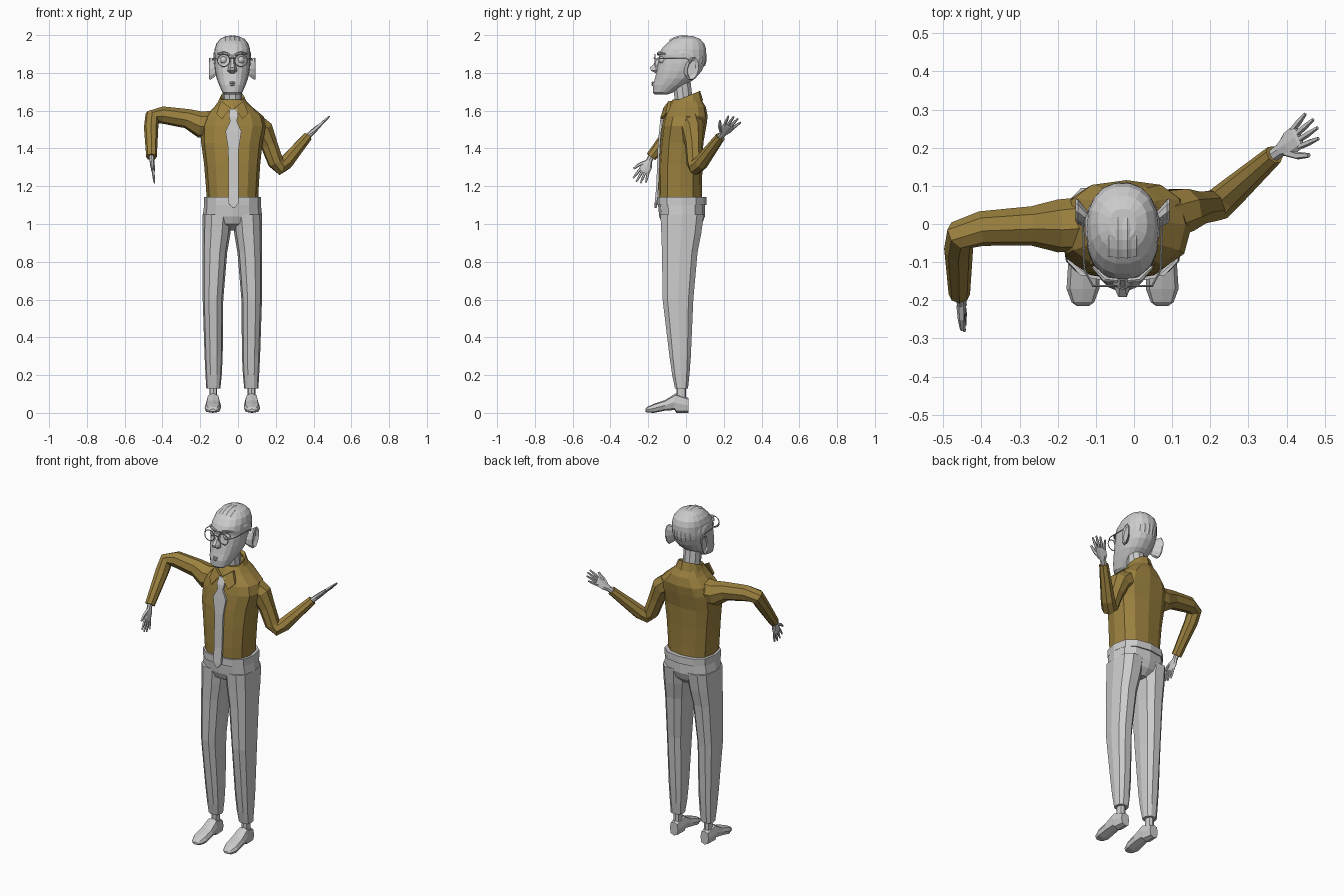
import bpy, bmesh, math
from mathutils import Vector as V

CX = -0.03  # body centre line
ochre = bpy.data.materials.new("ochre_cloth")
ochre.diffuse_color = (0.33, 0.22, 0.05, 1)


def spow(a, p):
    return math.copysign(abs(a) ** p, a)


def ell(c, u, v, n, p=1.0):
    """Superellipse ring around c spanned by half axes u and v."""
    out = []
    for k in range(n):
        t = 2 * math.pi * k / n
        out.append(V(c) + V(u) * spow(math.cos(t), p) + V(v) * spow(math.sin(t), p))
    return out


def zr(z, x0, x1, y0, y1, n=12, p=0.8):
    return ell(((x0 + x1) / 2, (y0 + y1) / 2, z), ((x1 - x0) / 2, 0, 0), (0, (y1 - y0) / 2, 0), n, p)


def loft(name, rings, mat=None, caps=True, closed=True, mirror=False):
    for side in ((1, -1) if mirror else (1,)):
        bm = bmesh.new()
        rows = [[bm.verts.new(q if side > 0 else (2 * CX - q[0], q[1], q[2])) for q in r] for r in rings]
        n = len(rows[0])
        for a, b in zip(rows, rows[1:]):
            for k in range(n if closed else n - 1):
                j = (k + 1) % n
                bm.faces.new((a[k], a[j], b[j], b[k]))
        if caps:
            bm.faces.new(rows[0])
            bm.faces.new(rows[-1])
        bmesh.ops.recalc_face_normals(bm, faces=bm.faces)
        full = name + ("" if not mirror else "_left" if side > 0 else "_right")
        me = bpy.data.meshes.new(full)
        bm.to_mesh(me)
        bm.free()
        if mat:
            me.materials.append(mat)
        bpy.context.collection.objects.link(bpy.data.objects.new(full, me))


def tube(name, path, ref, n=8, mat=None, flat=1.0, mirror=False):
    """Tube through (x, y, z, radius) points; ref sets the ring orientation."""
    pts = [V(q[:3]) for q in path]
    rings = []
    for i, c in enumerate(pts):
        t = (pts[min(i + 1, len(pts) - 1)] - pts[max(i - 1, 0)]).normalized()
        a = (V(ref) - t * t.dot(V(ref))).normalized()
        r = path[i][3]
        rings.append(ell(c, a * r, t.cross(a) * r * flat, n))
    loft(name, rings, mat, mirror=mirror)


# Shirt body
loft("shirt_body", [zr(*r, p=0.78) for r in (
    (1.12, -.165, .107, -.145, .085), (1.2, -.17, .11, -.147, .085), (1.32, -.18, .118, -.145, .087),
    (1.43, -.195, .13, -.138, .092), (1.52, -.195, .15, -.127, .108), (1.57, -.175, .135, -.117, .115),
    (1.62, -.125, .075, -.095, .105), (1.66, -.095, .035, -.07, .08))], ochre)

# Sleeves
tube("sleeve_raised", [(-.12, 0, 1.53, .072), (-.2, -.005, 1.527, .07), (-.27, -.005, 1.558, .052),
                       (-.40, -.012, 1.577, .046), (-.455, -.03, 1.565, .042), (-.46, -.065, 1.51, .038),
                       (-.458, -.185, 1.355, .028)], (0, -.8, .6), mat=ochre)
tube("sleeve_lowered", [(.08, .025, 1.525, .07), (.132, .035, 1.495, .06), (.165, .04, 1.42, .046),
                        (.2, .045, 1.325, .043), (.222, .052, 1.302, .043), (.25, .077, 1.322, .04),
                        (.368, .182, 1.462, .026)], (-.6, .8, 0), mat=ochre)


# Collar with two pointed flaps
def tilt(x, y0, y1, z0, z1):
    ring = zr(0, CX - x, CX + x, y0, y1, 12, 1)
    return [V((q.x, q.y, z0 + (z1 - z0) * (q.y - y0) / (y1 - y0))) for q in ring]


loft("collar", [tilt(.088, -.112, .09, 1.585, 1.655), tilt(.064, -.085, .075, 1.64, 1.705),
                tilt(.054, -.072, .06, 1.62, 1.69)], ochre, caps=False)
flap = [(.008, -.112, 1.615), (.06, -.085, 1.65), (.085, -.1, 1.585), (.055, -.128, 1.555)]
loft("collar_flap", [[V((CX + x, y + d, z)) for x, y, z in flap] for d in (-.008, .008)], ochre, mirror=True)

# Tie
loft("tie", [[V((-.024 + sx * w, y + d, z)) for sx, d in ((-1, 0), (1, 0), (1, .012), (-1, .012))]
             for z, w, y in ((1.61, .02, -.118), (1.57, .024, -.134), (1.545, .017, -.137), (1.49, .042, -.143),
                             (1.4, .028, -.15), (1.2, .026, -.157), (1.11, .026, -.166), (1.085, .006, -.167))])

# Trousers: belt, hips and legs
loft("waistband", [zr(z, -.18, .122, -.156, .108) for z in (1.1, 1.143)])
loft("trouser_hips", [zr(*r) for r in ((1.12, -.177, .119, -.15, .1), (1.04, -.187, .128, -.142, .1),
                                       (1.0, -.17, .11, -.125, .085), (.965, -.07, .01, -.06, .05))])
loft("trouser_leg", [zr(z, CX + a, CX + b, c, d, 10) for z, a, b, c, d in (
    (1.05, .0, .157, -.14, .099), (.95, .01, .158, -.135, .085), (.85, .027, .158, -.131, .065),
    (.6, .048, .157, -.127, .042), (.3, .051, .147, -.09, .028), (.2, .056, .142, -.075, .02),
    (.13, .063, .138, -.06, .012))], mirror=True)

# Ankles and shoes
loft("ankle", [zr(z, CX + .08, CX + .122, -.05, .0, 8) for z in (.07, .16)], mirror=True)
loft("shoe", [ell((CX + .102 + off, y, (z0 + z1) / 2), (w, 0, 0), (0, 0, (z1 - z0) / 2), 8, .7)
              for y, z0, z1, w, off in (
    (.012, 0, .08, .027, 0), (-.052, 0, .104, .034, 0), (-.06, .015, .1, .035, 0),
    (-.11, .012, .068, .041, 0), (-.17, 0, .048, .043, .002), (-.205, .002, .032, .03, .002),
    (-.215, .006, .02, .016, .002))], mirror=True)


# Hands: d points to the fingertips, a points to the thumb side
def hand(name, w, d, a, s):
    w, d, a = V(w), V(d).normalized(), V(a)
    a = (a - d * d.dot(a)).normalized()

    def path(items):
        return [(*(w + d * f * s + a * g * s), r * s) for f, g, r in items]
    n = d.cross(a)
    loft(name + "_palm", [ell(w + d * f * s, a * r * s, n * t * s, 8) for f, r, t in (
        (-.04, .017, .016), (.025, .018, .014), (.055, .032, .013), (.09, .033, .01), (.1, .028, .007))])
    for k in range(4):
        g = .024 - .016 * k
        ln = (.07, .08, .077, .06)[k]
        tube(f"{name}_finger_{k + 1}", path([(.085, g, .008), (.085 + ln * .5, g * 1.3, .008),
                                            (.085 + ln, g * 1.6, .0045)]), n, 5)
    tube(name + "_thumb", path([(.04, .015, .012), (.07, .042, .01), (.105, .06, .006)]), n, 5)


hand("low_hand", (-.458, -.185, 1.355), (.1, -.42, -.85), (0, -1, 0), .93)
hand("high_hand", (.368, .182, 1.462), (.66, .5, .62), (0, -1, 0), 1.03)

# Neck and head
loft("neck", [zr(z, CX - .05, CX + .05, y - .05, y + .05, 10, 1) for z, y in ((1.58, -.005), (1.68, -.015), (1.77, -.025))])
loft("head", [zr(z, CX - w, CX + w, a, b, 18, .88) for z, a, b, w in (
    (1.685, -.165, -.1, .035), (1.695, -.175, -.07, .052), (1.735, -.176, .0, .07), (1.77, -.166, .05, .083),
    (1.81, -.157, .085, .092), (1.85, -.148, .102, .096), (1.875, -.142, .107, .096), (1.895, -.146, .109, .096),
    (1.925, -.132, .108, .094), (1.955, -.105, .098, .085), (1.98, -.07, .075, .065), (1.994, -.04, .04, .035))])

# Ridged combed hair, strands running front to back
hair = []
for i in range(25):
    u = math.radians(-84 + 7 * i)
    k = 1.0 if i % 2 else .97
    row = []
    for j in range(13):
        t = math.radians(52 + 12.5 * j)
        row.append(V((CX + .101 * math.sin(u) * k, -.014 - .125 * math.cos(u) * math.cos(t) * k,
                      1.88 + .12 * math.cos(u) * math.sin(t) * k)))
    hair.append(row)
loft("hair", hair, caps=False, closed=False)

# Face: nose, lips, brows, eyes
loft("nose", [zr(z, CX - w, CX + w, a, -.125, 6, 1) for z, a, w in (
    (1.798, -.163, .02), (1.812, -.19, .026), (1.828, -.196, .022), (1.85, -.172, .014), (1.885, -.148, .011))])
for nm, z in (("upper_lip", 1.748), ("lower_lip", 1.737)):
    tube(nm, [(CX - .03, -.158, z - .002, .003), (CX, -.177, z, .007), (CX + .03, -.158, z - .002, .003)], (0, 0, 1), 6)
tube("brow", [(CX + .014, -.148, 1.897, .006), (CX + .045, -.145, 1.906, .008),
              (CX + .078, -.112, 1.9, .004)], (0, 0, 1), 6, mirror=True)
for s, nm in ((1, "left"), (-1, "right")):
    bpy.ops.mesh.primitive_uv_sphere_add(segments=12, ring_count=8, radius=.02, location=(CX + s * .045, -.125, 1.868))
    bpy.context.object.name = "eye_" + nm
    # Glasses rims
    bpy.ops.mesh.primitive_torus_add(location=(CX + s * .046, -.163, 1.866), rotation=(math.pi / 2, 0, 0),
                                     major_segments=20, minor_segments=5, major_radius=.032, minor_radius=.0028)
    bpy.context.object.name = "glasses_rim_" + nm
tube("glasses_bridge", [(CX - .016, -.164, 1.873, .0028), (CX, -.17, 1.879, .0028), (CX + .016, -.164, 1.873, .0028)], (0, 0, 1), 5)
tube("glasses_temple", [(CX + .077, -.163, 1.872, .0028), (CX + .1, -.12, 1.877, .0028), (CX + .104, .005, 1.875, .0028),
                        (CX + .102, .03, 1.855, .0028)], (0, 0, 1), 5, mirror=True)

# Ears
loft("ear", [ell((CX + x, y, 1.822), (0, r * .52, 0), (0, .008, r), 10) for x, y, r in (
    (.085, .008, .035), (.1, .018, .05), (.117, .033, .062), (.123, .037, .058), (.112, .03, .04))], mirror=True)
